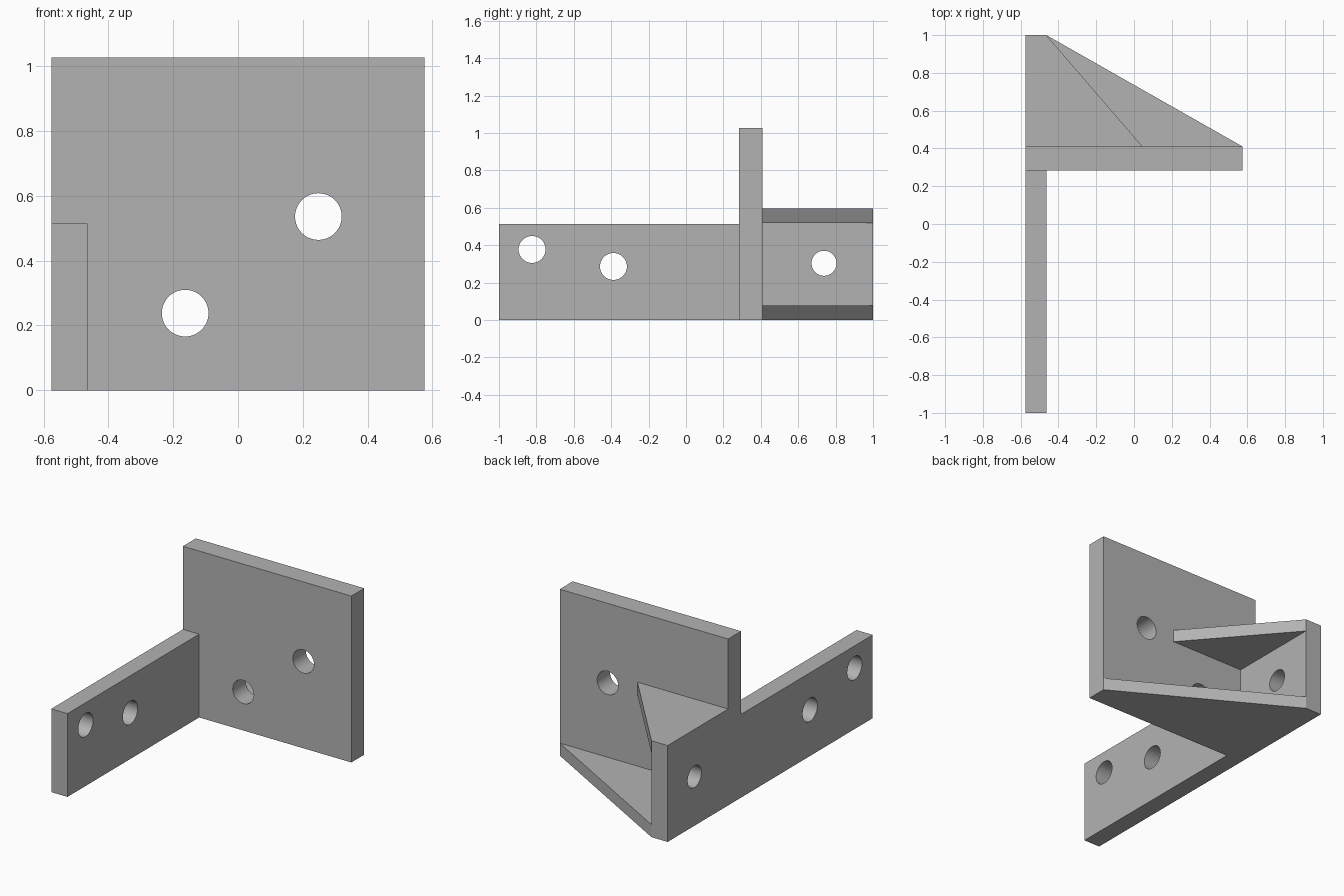
import bpy, bmesh, math
from mathutils import Matrix, Vector

cube = bpy.data.objects.get("Cube")
if cube:
    bpy.data.objects.remove(cube, do_unlink=True)

# Main dimensions
OUT, IN, SIDE = -0.575, -0.464, 0.575      # arm outer / inner faces, plate far side
FRONT, BACK = 0.284, 0.41                  # plate faces
PLATE_H, ARM_H, REAR_H = 1.027, 0.514, 0.595
THICK = 0.077                              # gusset thickness

grey = bpy.data.materials.new("plain grey")
grey.use_nodes = True
grey.diffuse_color = (0.45, 0.45, 0.45, 1)
grey.node_tree.nodes["Principled BSDF"].inputs["Base Color"].default_value = grey.diffuse_color


def finish(name, bm):
    bmesh.ops.recalc_face_normals(bm, faces=bm.faces)
    mesh = bpy.data.meshes.new(name)
    bm.to_mesh(mesh)
    bm.free()
    mesh.materials.append(grey)
    obj = bpy.data.objects.new(name, mesh)
    bpy.context.collection.objects.link(obj)
    return obj


def prism(name, outline, offset):
    """Extrude a closed outline along an offset."""
    bm = bmesh.new()
    face = bm.faces.new([bm.verts.new(p) for p in outline])
    new = bmesh.ops.extrude_face_region(bm, geom=[face])["geom"]
    bmesh.ops.translate(bm, vec=Vector(offset),
                        verts=[v for v in new if isinstance(v, bmesh.types.BMVert)])
    return finish(name, bm)


def drill(name, centre, axis, radius):
    """Round cutter along the x or y axis."""
    bm = bmesh.new()
    turn = Matrix.Rotation(math.pi / 2, 4, "Y" if axis == "x" else "X")
    bmesh.ops.create_cone(bm, cap_ends=True, segments=48, radius1=radius, radius2=radius,
                          depth=0.3, matrix=Matrix.Translation(centre) @ turn)
    obj = finish(name, bm)
    obj.hide_render = True
    return obj


def combine(target, tool, operation):
    mod = target.modifiers.new(operation.lower(), "BOOLEAN")
    mod.operation, mod.solver, mod.object = operation, "EXACT", tool
    bpy.context.view_layer.objects.active = target
    bpy.ops.object.modifier_apply(modifier=mod.name)
    bpy.data.objects.remove(tool, do_unlink=True)


# Long arm, taller behind the plate
profile = [(-1, 0), (1, 0), (1, REAR_H), (BACK, REAR_H), (BACK, ARM_H), (-1, ARM_H)]
bracket = prism("bracket", [(OUT, y, z) for y, z in profile], (IN - OUT, 0, 0))

# Upright plate
plate = prism("plate", [(OUT, FRONT, 0), (SIDE, FRONT, 0), (SIDE, FRONT, PLATE_H),
                        (OUT, FRONT, PLATE_H)], (0, BACK - FRONT, 0))
combine(bracket, plate, "UNION")

# Lower and upper triangular gussets
for name, tip, z in (("lower_gusset", SIDE, 0), ("upper_gusset", 0.045, REAR_H - THICK)):
    gusset = prism(name, [(OUT, BACK, z), (tip, BACK, z), (IN, 1, z), (OUT, 1, z)],
                   (0, 0, THICK))
    combine(bracket, gusset, "UNION")

# Bolt holes through the arm and the plate
arm_x, plate_y = (OUT + IN) / 2, (FRONT + BACK) / 2
for centre, axis, radius in (
        ((arm_x, -0.823, 0.377), "x", 0.072),
        ((arm_x, -0.388, 0.286), "x", 0.072),
        ((arm_x, 0.738, 0.303), "x", 0.067),
        ((-0.163, plate_y, 0.238), "y", 0.072),
        ((0.248, plate_y, 0.536), "y", 0.072)):
    combine(bracket, drill("hole_cutter", centre, axis, radius), "DIFFERENCE")

# Smooth bores, sharp edges
bpy.ops.object.select_all(action="DESELECT")
bracket.select_set(True)
bpy.context.view_layer.objects.active = bracket
bpy.ops.object.shade_smooth_by_angle(angle=math.radians(25))
